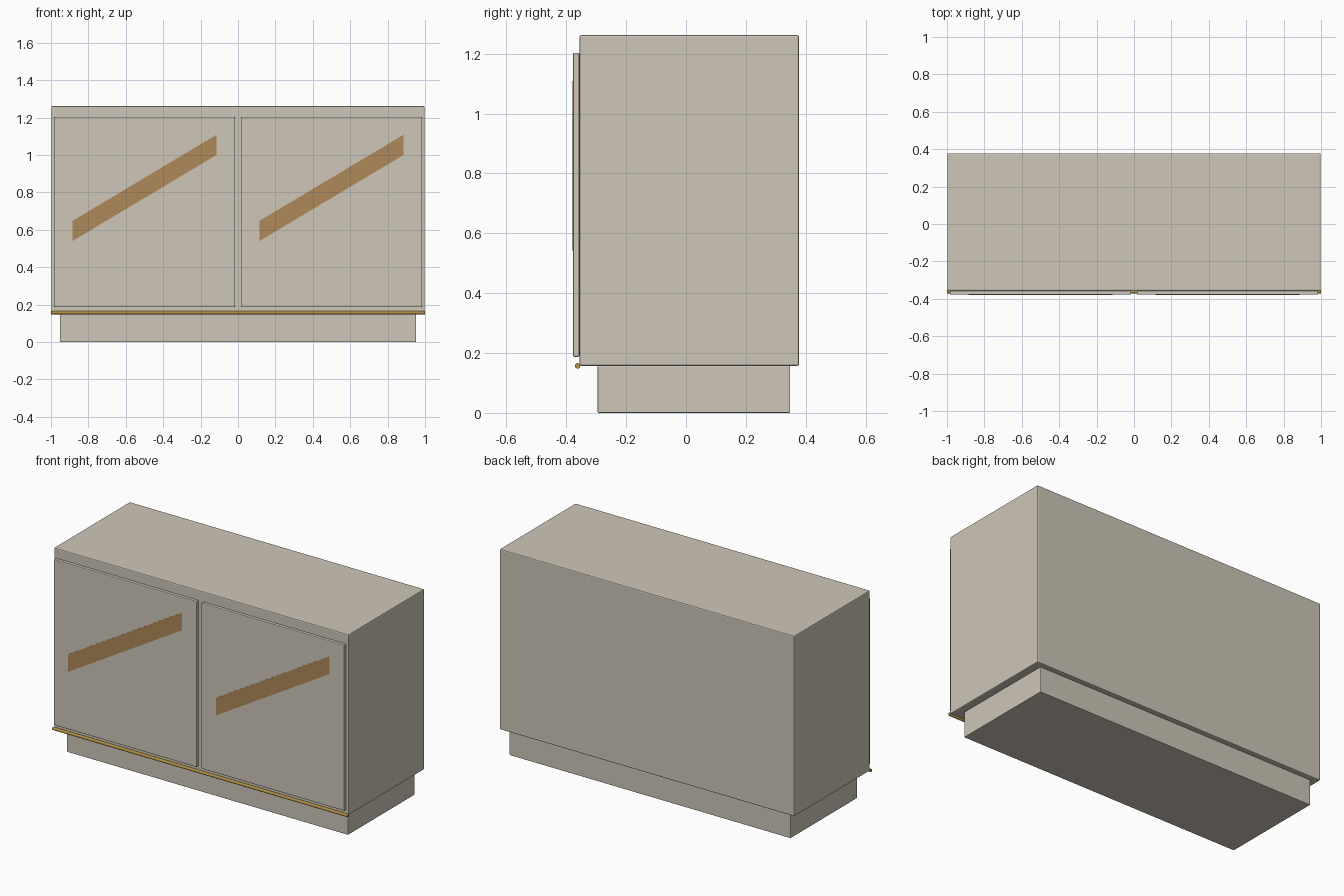
import bpy, bmesh, math
from mathutils import Vector

if "Cube" in bpy.data.objects:
    bpy.data.objects.remove(bpy.data.objects["Cube"])


def material(name, color):
    m = bpy.data.materials.new(name)
    m.diffuse_color = (*color, 1)
    m.use_nodes = True
    m.node_tree.nodes["Principled BSDF"].inputs["Base Color"].default_value = m.diffuse_color
    return m


lacquer = material("beige_lacquer", (0.62, 0.57, 0.48))
brass = material("brass", (0.45, 0.28, 0.06))
wood = material("wood_inlay", (0.42, 0.25, 0.10))


def finish(name, bm, mat, bevel=0):
    bmesh.ops.recalc_face_normals(bm, faces=bm.faces)
    me = bpy.data.meshes.new(name)
    bm.to_mesh(me)
    bm.free()
    ob = bpy.data.objects.new(name, me)
    bpy.context.collection.objects.link(ob)
    me.materials.append(mat)
    if bevel:
        b = ob.modifiers.new("soft_edges", 'BEVEL')
        b.width, b.segments = bevel, 2
    return ob


def box(name, lo, hi, mat, bevel=0):
    lo, hi = Vector(lo), Vector(hi)
    bm = bmesh.new()
    bmesh.ops.create_cube(bm, size=1)
    bmesh.ops.scale(bm, vec=hi - lo, verts=bm.verts)
    bmesh.ops.translate(bm, vec=(lo + hi) / 2, verts=bm.verts)
    return finish(name, bm, mat, bevel)


# Carcass and recessed plinth
box("cabinet_body", (-0.998, -0.356, 0.157), (0.998, 0.378, 1.262), lacquer, 0.006)
box("plinth", (-0.952, -0.295, 0), (0.952, 0.348, 0.157), lacquer, 0.003)

# Two doors, each with the same slanted inlay
for side, cx in (("left", -0.5), ("right", 0.5)):
    box(side + "_door", (cx - 0.484, -0.377, 0.187), (cx + 0.484, -0.356, 1.203), lacquer, 0.004)
    bm = bmesh.new()
    profile = [(-0.385, 0.54), (0.385, 1.0), (0.385, 1.108), (-0.385, 0.648)]
    face = bm.faces.new([bm.verts.new((cx + x, -0.3785, z)) for x, z in profile])
    ext = bmesh.ops.extrude_face_region(bm, geom=[face], use_keep_orig=True)
    moved = [g for g in ext["geom"] if isinstance(g, bmesh.types.BMVert)]
    bmesh.ops.translate(bm, vec=(0, 0.004, 0), verts=moved)
    finish(side + "_door_inlay", bm, wood)

# Brass rod along the lower front edge
bpy.ops.mesh.primitive_cylinder_add(vertices=24, radius=0.009, depth=2.0,
                                    location=(0, -0.362, 0.157), rotation=(0, math.pi / 2, 0))
rod = bpy.context.object
rod.name = "brass_trim"
rod.data.materials.append(brass)
bpy.ops.object.shade_smooth_by_angle()
